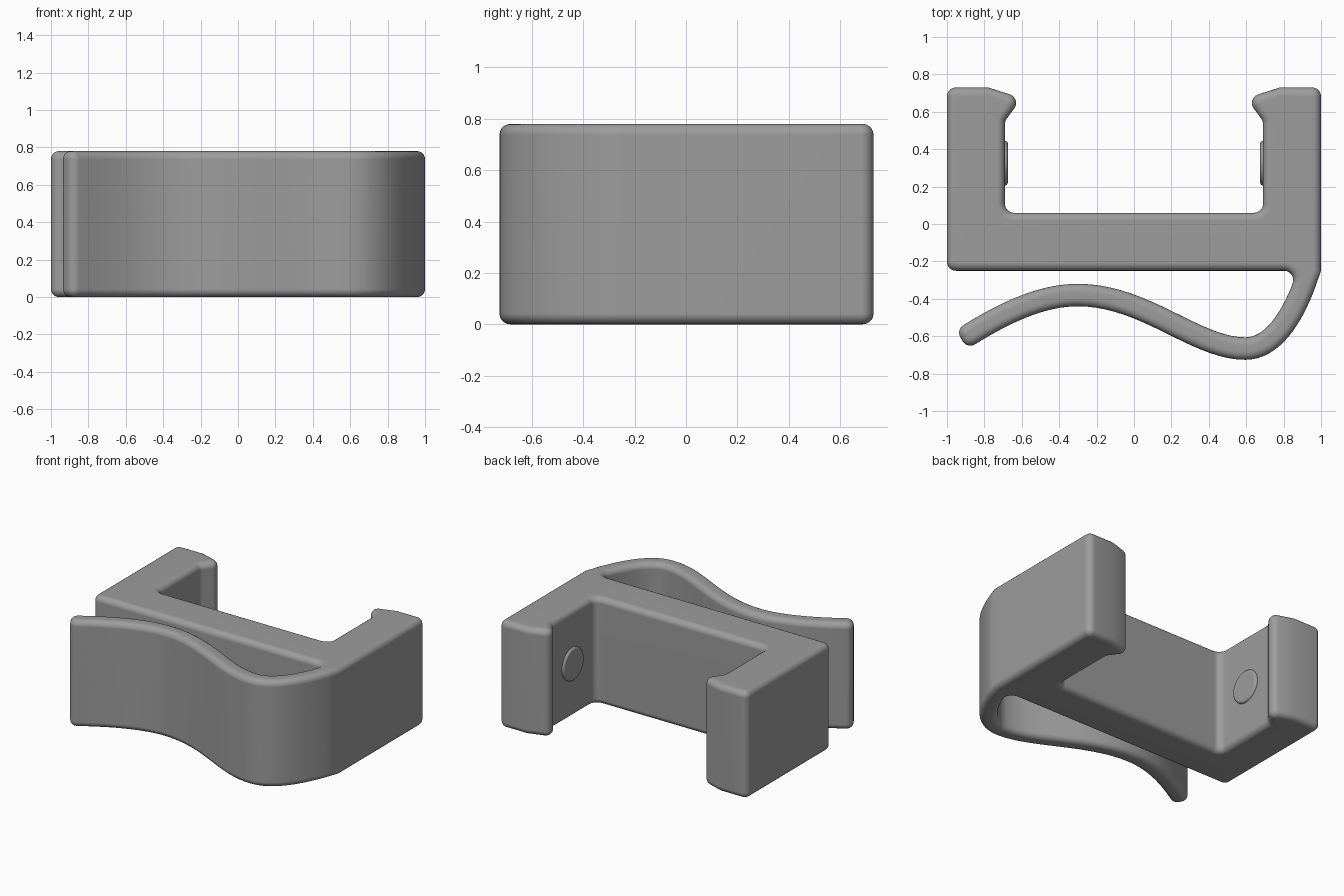
import bpy, bmesh, math
from mathutils import Vector as V
from mathutils.geometry import interpolate_bezier, delaunay_2d_cdt

if "Cube" in bpy.data.objects:
    bpy.data.objects.remove(bpy.data.objects["Cube"])

H = 0.78        # height of the extruded clip
HALF = 0.06     # half thickness of the spring arm
CORNER = 0.048  # radius of upright corners
RIM = 0.042     # radius of top and bottom rims

grey = bpy.data.materials.new("mid grey plastic")
grey.diffuse_color = (0.335, 0.335, 0.335, 1)
grey.use_nodes = True
grey.node_tree.nodes["Principled BSDF"].inputs["Base Color"].default_value = grey.diffuse_color


def finish(bm, name):
    bmesh.ops.recalc_face_normals(bm, faces=bm.faces)
    me = bpy.data.meshes.new(name)
    bm.to_mesh(me)
    bm.free()
    ob = bpy.data.objects.new(name, me)
    bpy.context.collection.objects.link(ob)
    me.materials.append(grey)
    bpy.ops.object.select_all(action='DESELECT')
    ob.select_set(True)
    bpy.context.view_layer.objects.active = ob
    bpy.ops.object.shade_smooth_by_angle(angle=math.radians(32))
    mod = ob.modifiers.new("even shading", 'WEIGHTED_NORMAL')
    mod.keep_sharp = True
    return ob


def fillet(pts, r, steps=6):
    # replace each clear corner of a closed outline by a true arc
    out = []
    for i, p in enumerate(pts):
        a = (pts[i - 1] - p).normalized()
        b = (pts[(i + 1) % len(pts)] - p).normalized()
        turn = math.pi - a.angle(b)
        if turn < math.radians(25):
            out.append(p)
            continue
        c = p + (a + b).normalized() * r / math.cos(turn / 2)
        start = p + a * r * math.tan(turn / 2) - c
        end = p + b * r * math.tan(turn / 2) - c
        for k in range(steps + 1):
            f = k / steps
            s = (start * math.sin((1 - f) * turn) + end * math.sin(f * turn)) / math.sin(turn)
            out.append(c + s)
    return out


def inset_dirs(pts):
    # inward mitre direction at each point of a counter-clockwise outline
    dirs = []
    for i, p in enumerate(pts):
        t1 = (p - pts[i - 1]).normalized()
        t2 = (pts[(i + 1) % len(pts)] - p).normalized()
        n1, n2 = V((-t1.y, t1.x)), V((-t2.y, t2.x))
        dirs.append((n1 + n2) / (1 + n1.dot(n2)))
    return dirs


# Centre line of the wavy spring arm: knots with handles
arcs = [((-0.922, -0.617), (-0.735, -0.50), (-0.52, -0.38), (-0.30, -0.38)),
        ((-0.30, -0.38), (0.06, -0.38), (0.33, -0.666), (0.595, -0.666)),
        ((0.595, -0.666), (0.77, -0.666), (0.88, -0.43), (0.943, -0.231))]
line = []
for a in arcs:
    pts = interpolate_bezier(*[V(p) for p in a], 20)
    line += pts if not line else pts[1:]
outer, inner = [], []
for i, p in enumerate(line):
    t = (line[min(i + 1, len(line) - 1)] - line[max(i - 1, 0)]).normalized()
    n = V((t.y, -t.x)) * HALF
    outer.append(p + n)
    inner.append(p - n)


def clear_near(pts, corners, d):
    # keep room beside sharp corners for their rounding
    return [p for p in pts if all((p - c).length > d for c in corners)]


root, heel = V((0.868, -0.25)), V((1, -0.25))
inner_mid = [p for p in clear_near(inner[1:-1], [inner[0], root], 0.08) if p.y < -0.27]
outer_mid = clear_near(outer[1:-1], [outer[0], heel], 0.07)

# Closed outline: U-shaped frame with hooked jaws, continuing into the arm
jaw = [(1, 0.73), (0.78, 0.73), (0.60, 0.673), (0.69, 0.55), (0.69, 0.06)]
outline = [outer[0]] + outer_mid + [heel]
outline += [V(p) for p in jaw]
outline += [V((-x, y)) for x, y in reversed(jaw)]
outline += [V((-1, -0.25)), root] + inner_mid[::-1] + [inner[0]]
outline = fillet(outline, CORNER)
dirs = inset_dirs(outline)
count = len(outline)

# Stack of rings with quarter-round rims
quarter = [(RIM * (1 - math.cos(a)), RIM * (1 - math.sin(a)))
           for a in (math.pi / 2 * k / 5 for k in range(6))]
levels = [(d, z) for d, z in reversed(quarter)] + [(d, H - z) for d, z in quarter]
bm = bmesh.new()
rings = []
for d, z in levels:
    rings.append([bm.verts.new((*(p + n * d), z)) for p, n in zip(outline, dirs)])
for lo, hi in zip(rings, rings[1:]):
    for i in range(count):
        j = (i + 1) % count
        bm.faces.new((lo[i], lo[j], hi[j], hi[i]))

# Flat top and bottom, filled inside the outline only
flat = [p + n * RIM for p, n in zip(outline, dirs)]
loop = [(i, (i + 1) % count) for i in range(count)]
tris = delaunay_2d_cdt(flat, loop, [], 1, 1e-6)[2]
for ring in (rings[0], rings[-1]):
    for t in tris:
        if max(t) < count:
            bm.faces.new([ring[i] for i in t])
finish(bm, "clip_body")

# Low round buttons on the inner side of each jaw
for side, name in ((-1, "left_button"), (1, "right_button")):
    bm = bmesh.new()
    bmesh.ops.create_cone(bm, cap_ends=True, segments=40, radius1=0.12, radius2=0.12, depth=0.06)
    top = [e for e in bm.edges if all(v.co.z > 0 for v in e.verts)]
    bmesh.ops.bevel(bm, geom=top, offset=0.018, offset_type='OFFSET', segments=4,
                    profile=0.5, affect='EDGES')
    ob = finish(bm, name)
    ob.rotation_euler = (0, -side * math.pi / 2, 0)
    ob.location = (side * 0.704, 0.325, H / 2)
